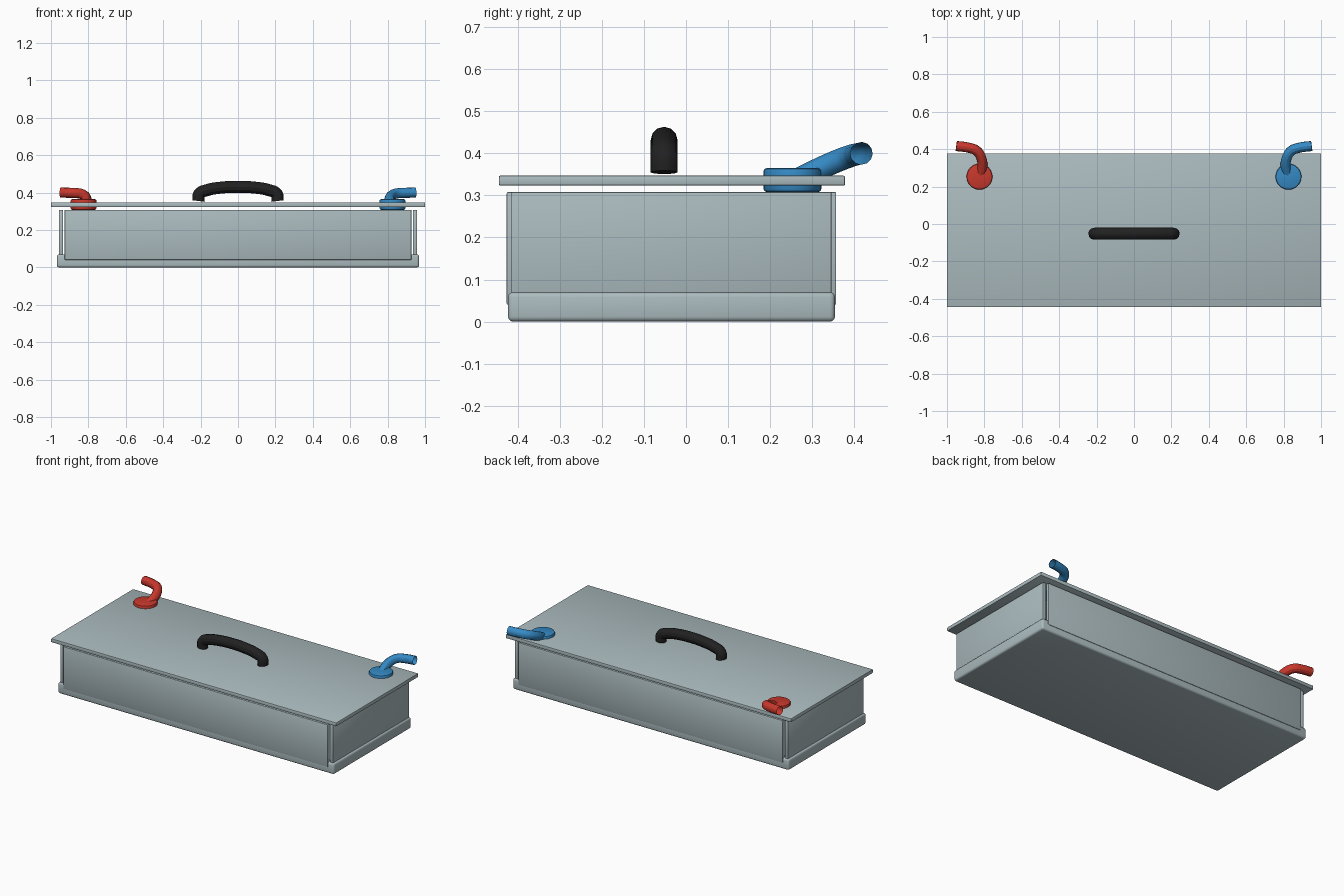
import bpy

cube = bpy.data.objects.get("Cube")
if cube:
    bpy.data.objects.remove(cube, do_unlink=True)


def material(name, rgb):
    m = bpy.data.materials.new(name)
    m.use_nodes = True
    m.diffuse_color = (*rgb, 1)
    m.node_tree.nodes["Principled BSDF"].inputs["Base Color"].default_value = (*rgb, 1)
    return m


STEEL = material("grey blue steel", (0.41, 0.50, 0.52))
RED = material("hot red", (0.58, 0.04, 0.026))
BLUE = material("cold blue", (0.035, 0.25, 0.55))
BLACK = material("black rubber", (0.015, 0.015, 0.015))


def finish(name, mat, bevel=0, segments=2):
    """Name the active object, colour it, round its edges and smooth it."""
    ob = bpy.context.object
    ob.name = name
    ob.data.materials.append(mat)
    if bevel:
        mod = ob.modifiers.new("rounding", "BEVEL")
        mod.width = bevel
        mod.segments = segments
        mod.limit_method = "ANGLE"
        bpy.ops.object.modifier_apply(modifier=mod.name)
    bpy.ops.object.shade_smooth_by_angle()
    return ob


def box(name, x, y, z, bevel, segments=2):
    """Rounded box from (low, high) ranges."""
    ranges = (x, y, z)
    bpy.ops.mesh.primitive_cube_add(size=1, location=[(a + b) / 2 for a, b in ranges])
    bpy.context.object.scale = [b - a for a, b in ranges]
    bpy.ops.object.transform_apply(location=False, rotation=False, scale=True)
    return finish(name, STEEL, bevel, segments)


def tube(name, points, radius, mat, caps, resolution):
    """Round tube along a smooth path, turned into a mesh."""
    cu = bpy.data.curves.new(name, "CURVE")
    cu.dimensions = "3D"
    cu.bevel_depth = radius
    cu.bevel_resolution = resolution
    cu.use_fill_caps = caps
    cu.resolution_u = 6
    sp = cu.splines.new("BEZIER")
    sp.bezier_points.add(len(points) - 1)
    for bp, p in zip(sp.bezier_points, points):
        bp.co = p
        bp.handle_left_type = bp.handle_right_type = "AUTO"
    ob = bpy.data.objects.new(name, cu)
    bpy.context.collection.objects.link(ob)
    bpy.ops.object.select_all(action="DESELECT")
    ob.select_set(True)
    bpy.context.view_layer.objects.active = ob
    bpy.ops.object.convert(target="MESH")
    return finish(name, mat)


# Tray and lid
box("base_tray", (-0.968, 0.968), (-0.423, 0.354), (0, 0.07), 0.012, 3)
box("lid", (-1, 1), (-0.445, 0.378), (0.323, 0.347), 0.004)

# Wall panels, with open slits at the corners
WALL_Z = (0.04, 0.308)
box("front_wall", (-0.927, 0.927), (-0.426, -0.405), WALL_Z, 0.003)
box("back_wall", (-0.927, 0.927), (0.336, 0.357), WALL_Z, 0.003)
box("left_wall", (0.936, 0.957), (-0.415, 0.346), WALL_Z, 0.003)
box("right_wall", (-0.957, -0.936), (-0.415, 0.346), WALL_Z, 0.003)

# Water fittings: a round flange and a bent open pipe on each side
PIPE = [(0.826, 0.25, 0.33), (0.812, 0.30, 0.355), (0.817, 0.355, 0.38),
        (0.842, 0.392, 0.394), (0.885, 0.408, 0.398), (0.95, 0.417, 0.40)]
for side, sign, mat in (("left", 1, BLUE), ("right", -1, RED)):
    bpy.ops.mesh.primitive_cylinder_add(vertices=32, radius=0.069, depth=0.057,
                                        location=(sign * 0.826, 0.253, 0.3365))
    finish(side + "_flange", mat, 0.008)
    tube(side + "_pipe", [(sign * x, y, z) for x, y, z in PIPE], 0.027, mat, False, 4)

# Carrying handle
HALF = [(0.212, 0.355), (0.207, 0.393), (0.165, 0.413), (0.085, 0.427)]
ARCH = [(-x, z) for x, z in HALF] + [(0, 0.431)] + HALF[::-1]
tube("handle", [(x, -0.052, z) for x, z in ARCH], 0.032, BLACK, True, 4)
